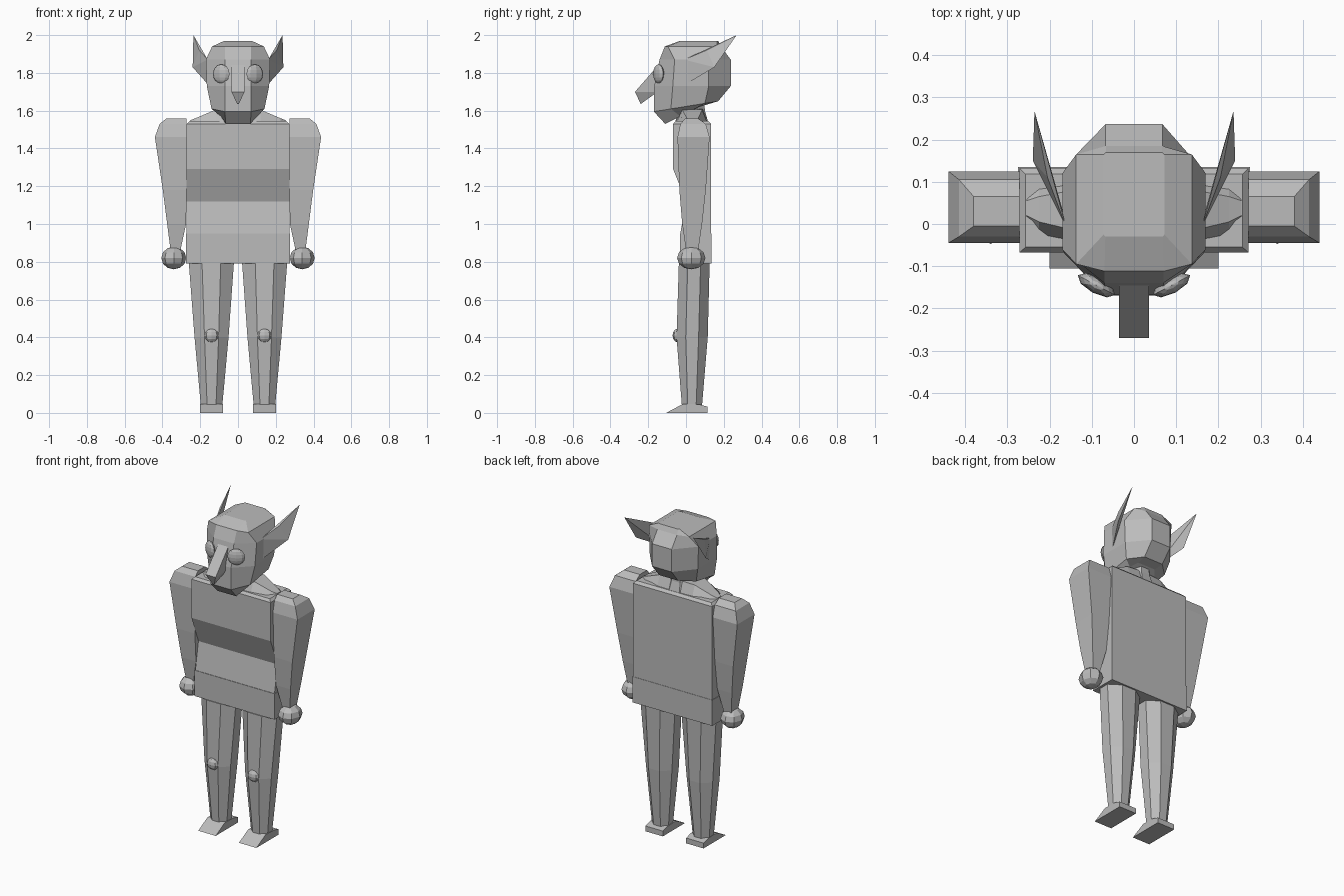
import bpy, bmesh
from math import cos, sin, pi, radians
from mathutils import Matrix, Vector

if "Cube" in bpy.data.objects:
    bpy.data.objects.remove(bpy.data.objects["Cube"])

GREY = (0.5, 0.5, 0.5, 1)
mat = bpy.data.materials.new("plain grey")
mat.use_nodes = True
mat.diffuse_color = GREY
mat.node_tree.nodes["Principled BSDF"].inputs["Base Color"].default_value = GREY


def finish(name, bm, side=1):
    """Turn a bmesh into a flat shaded object, mirrored in x when side is -1."""
    if side < 0:
        bmesh.ops.scale(bm, vec=(-1, 1, 1), verts=bm.verts)
    bmesh.ops.recalc_face_normals(bm, faces=bm.faces)
    me = bpy.data.meshes.new(name)
    bm.to_mesh(me)
    bm.free()
    me.materials.append(mat)
    ob = bpy.data.objects.new(name, me)
    bpy.context.collection.objects.link(ob)
    return ob


def loft(name, rings, side=1):
    """Skin a stack of equal-length point rings and cap both ends."""
    bm = bmesh.new()
    rows = [[bm.verts.new(p) for p in ring] for ring in rings]
    n = len(rows[0])
    for a, b in zip(rows, rows[1:]):
        for i in range(n):
            j = (i + 1) % n
            bm.faces.new((a[i], a[j], b[j], b[i]))
    bm.faces.new(rows[0])
    bm.faces.new(rows[-1])
    return finish(name, bm, side)


def hull(name, points, side=1):
    bm = bmesh.new()
    for p in points:
        bm.verts.new(p)
    bmesh.ops.convex_hull(bm, input=bm.verts)
    bmesh.ops.dissolve_limit(bm, angle_limit=0.01, verts=bm.verts, edges=bm.edges)
    return finish(name, bm, side)


def ball(name, centre, radii, segs, rings, side=1, turn=0):
    bm = bmesh.new()
    m = Matrix.Translation(centre) @ Matrix.Rotation(turn, 4, 'Z') @ Matrix.Diagonal((*radii, 1))
    bmesh.ops.create_uvsphere(bm, u_segments=segs, v_segments=rings, radius=1, matrix=m)
    return finish(name, bm, side)


def rect(z, x0, x1, y0, y1):
    return [(x0, y0, z), (x1, y0, z), (x1, y1, z), (x0, y1, z)]


def octagon(z, x0, x1, y0, y1):
    k = 0.5 / cos(pi / 8)
    angles = [pi / 8 + i * pi / 4 for i in range(8)]
    return [((x0 + x1) / 2 + (x1 - x0) * k * cos(a),
             (y0 + y1) / 2 + (y1 - y0) * k * sin(a), z) for a in angles]


def head_ring(zf, zb, front, yf, wide, y1, y2, back, yb):
    """Eight-sided section that may tilt from zf at the face to zb at the back."""
    half = [(front, yf), (wide, y1), (wide, y2), (back, yb)]
    pts = half + [(-x, y) for x, y in reversed(half)]
    return [(x, y, zf + (zb - zf) * (y - yf) / (yb - yf)) for x, y in pts]


# Torso with a chest that overhangs the belly
loft("torso", [rect(z, -x, x, y0, 0.133 - (0.272 - x)) for z, x, y0 in (
    (0.95, 0.272, -0.03), (1.12, 0.272, 0.0), (1.29, 0.272, -0.068),
    (1.53, 0.272, -0.068), (1.545, 0.257, -0.055))])
loft("hips", [rect(z, -0.275, 0.275, -0.033, 0.135) for z in (0.79, 0.95)])

# Neck
loft("neck", [octagon(z, -r, r, 0.03 - r, 0.03 + r)
              for z, r in ((1.53, 0.09), (1.6, 0.07), (1.68, 0.065))])

# Head, from the chin up
loft("head", [
    head_ring(1.53, 1.64, 0.065, -0.11, 0.09, -0.03, 0.07, 0.06, 0.11),
    head_ring(1.595, 1.65, 0.07, -0.17, 0.14, -0.08, 0.10, 0.065, 0.17),
    head_ring(1.73, 1.73, 0.07, -0.168, 0.165, -0.07, 0.12, 0.067, 0.237),
    head_ring(1.87, 1.87, 0.07, -0.14, 0.17, -0.06, 0.12, 0.067, 0.237),
    head_ring(1.94, 1.94, 0.07, -0.112, 0.137, -0.095, 0.165, 0.067, 0.185),
    head_ring(1.97, 1.97, 0.068, -0.03, 0.072, -0.025, 0.165, 0.066, 0.17)])

# Long hooked nose
hull("nose", [(s * x, y, z) for s in (-1, 1) for x, y, z in (
    (0.035, -0.13, 1.86), (0.035, -0.27, 1.70), (0.004, -0.24, 1.635),
    (0.03, -0.15, 1.70))])

for side, label in ((1, "left"), (-1, "right")):
    # Face parts
    ball(label + "_eye", (0.089, -0.145, 1.795), (0.05, 0.02, 0.05), 8, 8, side, radians(28))
    hull(label + "_ear", [
        (0.16, -0.01, 1.87), (0.16, 0.0, 1.74), (0.24, 0.15, 1.83),
        (0.205, 0.11, 1.92), (0.236, 0.268, 2.0)], side)

    # Sloping shoulder muscle between neck and arm
    loft(label + "_shoulder_slope", [
        [(x, y0, 1.53), (x, y1, 1.53), (x, y1 - d, z), (x, y0 + d, z)]
        for x, y0, y1, d, z in ((0.0, -0.06, 0.12, 0.03, 1.61), (0.12, -0.05, 0.115, 0.03, 1.605),
                                (0.225, -0.03, 0.10, 0.035, 1.56), (0.255, 0.01, 0.065, 0.01, 1.548))], side)

    # Arm and hand
    loft(label + "_arm", [rect(*r) for r in (
        (0.86, 0.305, 0.357, 0.0, 0.065), (1.0, 0.275, 0.375, -0.02, 0.085),
        (1.18, 0.272, 0.398, -0.035, 0.105), (1.46, 0.272, 0.44, -0.045, 0.125),
        (1.53, 0.272, 0.415, -0.03, 0.105), (1.558, 0.272, 0.38, -0.005, 0.065))], side)
    ball(label + "_hand", (0.34, 0.028, 0.82), (0.066, 0.075, 0.06), 8, 6, side)

    # Leg, knee cap and wedge foot
    thigh_top, knee, ankle = (octagon(*r) for r in (
        (0.79, 0.022, 0.26, -0.038, 0.125), (0.4, 0.05, 0.23, -0.05, 0.115),
        (0.04, 0.083, 0.197, -0.022, 0.085)))
    loft(label + "_thigh", [knee, thigh_top], side)
    loft(label + "_shin", [ankle, knee], side)
    ball(label + "_knee_cap", (0.14, -0.045, 0.41), (0.04, 0.026, 0.036), 8, 6, side)
    hull(label + "_foot", [(x, y, z) for x in (0.08, 0.2) for y, z in (
        (-0.105, 0), (-0.015, 0.048), (0.07, 0.045), (0.113, 0.033), (0.113, 0))], side)
